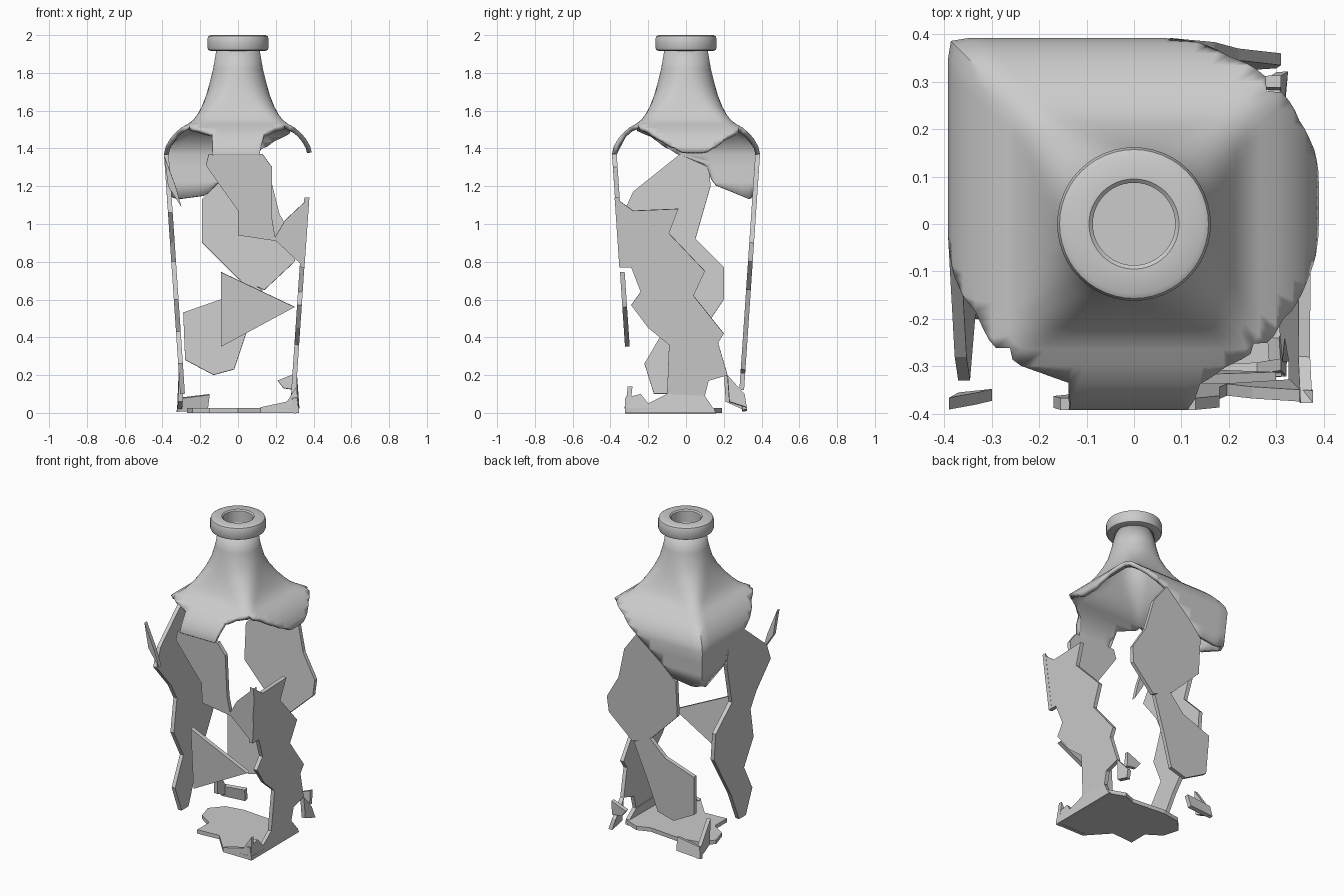
import bpy, bmesh, math
from mathutils import Vector

if "Cube" in bpy.data.objects:
    bpy.data.objects.remove(bpy.data.objects["Cube"])

T = 0.025  # glass thickness


def lerp(table, t):
    """Piecewise-linear lookup in [(key, value), ...] sorted by key."""
    if t <= table[0][0]:
        return table[0][1]
    for (a, va), (b, vb) in zip(table, table[1:]):
        if t <= b:
            return va + (vb - va) * (t - a) / (b - a)
    return table[-1][1]


def make_object(name, bm, thick=0.0, smooth=False):
    me = bpy.data.meshes.new(name)
    bm.to_mesh(me)
    bm.free()
    ob = bpy.data.objects.new(name, me)
    bpy.context.collection.objects.link(ob)
    if thick:
        mod = ob.modifiers.new("thickness", 'SOLIDIFY')
        mod.thickness = thick
        mod.offset = -1
    if smooth:
        bpy.ops.object.select_all(action='DESELECT')
        ob.select_set(True)
        bpy.context.view_layer.objects.active = ob
        bpy.ops.object.shade_smooth_by_angle(angle=math.radians(30))
    return ob


# Bottle profile: half width and corner radius by height
WIDTH = [(0, .322), (.03, .325), (.1, .306), (1.3, .387), (1.37, .392),
         (1.41, .383), (1.45, .36), (1.48, .335), (1.51, .30), (1.53, .265),
         (1.55, .238), (1.58, .215), (1.62, .193), (1.68, .169), (1.74, .152),
         (1.82, .132), (1.93, .113)]
RADIUS = [(1.4, .02), (1.52, .04), (1.58, .06), (1.65, .11), (1.74, .145), (1.82, .2)]

# Broken lower edge of the shoulder: (position along side, height)
EDGE = {
    'front': [(-1, 1.525), (-.65, 1.5), (-.41, 1.48), (-.4, 1.365), (.33, 1.365),
              (.36, 1.47), (.65, 1.51), (1, 1.53)],
    'right': [(-1, 1.53), (-.65, 1.5), (-.35, 1.445), (-.05, 1.38), (.27, 1.38),
              (.6, 1.46), (1, 1.515)],
    'back': [(-1, 1.15), (-.85, 1.13), (-.45, 1.15), (-.27, 1.22), (.2, 1.37),
             (.55, 1.455), (1, 1.515)],
    'left': [(-1, 1.525), (-.55, 1.48), (-.1, 1.37), (.3, 1.3), (.37, 1.21),
             (.9, 1.13), (1, 1.15)],
}
SIDES = {'front': lambda u, w: (u, -w), 'right': lambda u, w: (w, u),
         'back': lambda u, w: (u, w), 'left': lambda u, w: (-w, u)}


def section_point(a, b, z):
    """Point on a rounded square that turns into a circle up the neck."""
    w = lerp(WIDTH, z)
    r = min(w, lerp(RADIUS, z))
    p = Vector((a, b)) * w
    k = w - r
    c = Vector((max(-k, min(k, p.x)), max(-k, min(k, p.y))))
    q = c + (p - c).normalized() * r
    return (q.x, q.y, z)


# Neck and shoulder with the broken edge
bm = bmesh.new()
rows = [1.13, 1.22, 1.3] + [k for k, _ in WIDTH if k > 1.3]
cols = []
n = 28
for side, rev in (('front', 1), ('right', 1), ('back', -1), ('left', -1)):
    for i in range(n):
        u = rev * math.tan(math.radians(-45 + 90 * i / n))
        a, b = SIDES[side](u, 1)
        low = lerp(EDGE[side], u)
        cols.append([bm.verts.new(section_point(a, b, max(z, low))) for z in rows])
for i, c in enumerate(cols):
    d = cols[(i + 1) % len(cols)]
    for j in range(len(rows) - 1):
        bm.faces.new((c[j], d[j], d[j + 1], c[j + 1]))
bmesh.ops.remove_doubles(bm, verts=bm.verts, dist=1e-4)
bmesh.ops.dissolve_degenerate(bm, edges=bm.edges, dist=1e-4)
make_object("neck_and_shoulder", bm, T, True)

# Lip ring: closed profile turned around z
bm = bmesh.new()
lip = [(.087, 1.92), (.145, 1.917), (.157, 1.921), (.162, 1.932), (.162, 1.98),
       (.157, 1.994), (.146, 2.0), (.095, 2.0), (.087, 1.993)]
N = 48
rings = [[bm.verts.new((r * math.cos(2 * math.pi * i / N), r * math.sin(2 * math.pi * i / N), z))
          for r, z in lip] for i in range(N)]
for i in range(N):
    for j in range(len(lip)):
        k = (j + 1) % len(lip)
        bm.faces.new((rings[i][j], rings[(i + 1) % N][j], rings[(i + 1) % N][k], rings[i][k]))
bmesh.ops.recalc_face_normals(bm, faces=bm.faces)
make_object("lip_ring", bm, 0, True)


def shard(name, side, pts):
    """Flat wall piece given as (position along wall, height) outline."""
    bm = bmesh.new()
    f = bm.faces.new([bm.verts.new((*SIDES[side](u, lerp(WIDTH, z)), z)) for u, z in pts])
    f.normal_update()
    if f.normal.dot(Vector((*SIDES[side](0, 1), 0))) < 0:
        f.normal_flip()
    make_object(name, bm, T)


# Front wall pieces
shard("front_upper_shard", 'front', [(-.155, 1.37), (-.17, 1.31), (-.1, 1.21), (0, 1.07), (0, .94),
      (.2, .91), (.18, 1.03), (.18, 1.3), (.13, 1.37)])
shard("front_triangle_shard", 'front', [(-.09, .745), (-.09, .35), (.3, .56)])
shard("front_right_corner_shard", 'front', [(.25, 1.02), (.19, .92), (.352, .77), (.378, 1.14)])
shard("front_left_corner_shard", 'front', [(-.39, 1.36), (-.37, 1.2), (-.3, 1.09), (-.33, 1.2)])

# Back wall pieces
shard("back_upper_shard", 'back', [(-.1, 1.22), (-.19, 1.13), (-.19, .9), (0, .71), (.14, .65),
      (.3, .8), (.31, .9), (.22, 1.05), (.17, 1.25), (.08, 1.37)])
shard("back_lower_shard", 'back', [(.02, .71), (-.09, .6), (-.29, .53), (-.28, .28), (-.13, .2),
      (-.02, .23), (.04, .41), (.13, .65)])

# Left wall piece
shard("left_shard", 'left', [(-.03, 1.37), (-.28, 1.17), (-.33, 1.06), (-.2, .9), (-.15, .8),
      (-.2, .6), (-.12, .43), (-.22, .26), (-.17, .1), (-.1, .1), (0, .3), (.1, .45), (.2, .6),
      (.2, .77), (.05, .92), (.13, 1.2), (.12, 1.33)])

# Right wall piece running down to the base
shard("right_shard", 'right', [(-.378, 1.14), (-.28, 1.07), (-.04, 1.08), (-.09, .95), (.1, .75),
      (.04, .62), (.2, .42), (.17, .37), (.22, .2), (.12, .17), (.1, .09), (-.1, .1), (-.09, .36),
      (-.2, .45), (-.29, .57), (-.24, .64), (-.29, .77), (-.353, .77)])

# Base rim pieces
shard("base_right_rim", 'right', [(-.322, 0), (-.322, .08), (-.24, .1), (-.2, .05), (-.1, .1),
      (.1, .09), (.14, .03), (.16, 0)])
shard("base_front_rim", 'front', [(.12, 0), (.12, .03), (.26, .06), (.31, .14), (.322, 0)])
shard("base_corner_shard_back", 'back', [(-.325, .01), (-.315, .08), (-.15, .1), (-.16, .02)])
shard("base_corner_shard_left", 'left', [(.2, .22), (.31, .06), (.322, .01), (.21, .06)])
shard("back_right_corner_shard_back", 'back', [(.21, .17), (.31, .21), (.31, .12), (.24, .13)])
shard("back_right_corner_shard_right", 'right', [(.22, .2), (.31, .1), (.322, .03), (.23, .06)])

# Base plate
bm = bmesh.new()
outline = [(.322, -.322), (.322, .15), (.22, .19), (.14, .16), (-.08, .18), (-.2, .16), (-.27, .08),
           (-.24, -.02), (-.15, -.08), (-.15, -.2), (0, -.19), (.12, -.322)]
f = bm.faces.new([bm.verts.new((x, y, 0)) for x, y in outline])
f.normal_update()
if f.normal.z > 0:
    f.normal_flip()
make_object("base_plate", bm, T)
